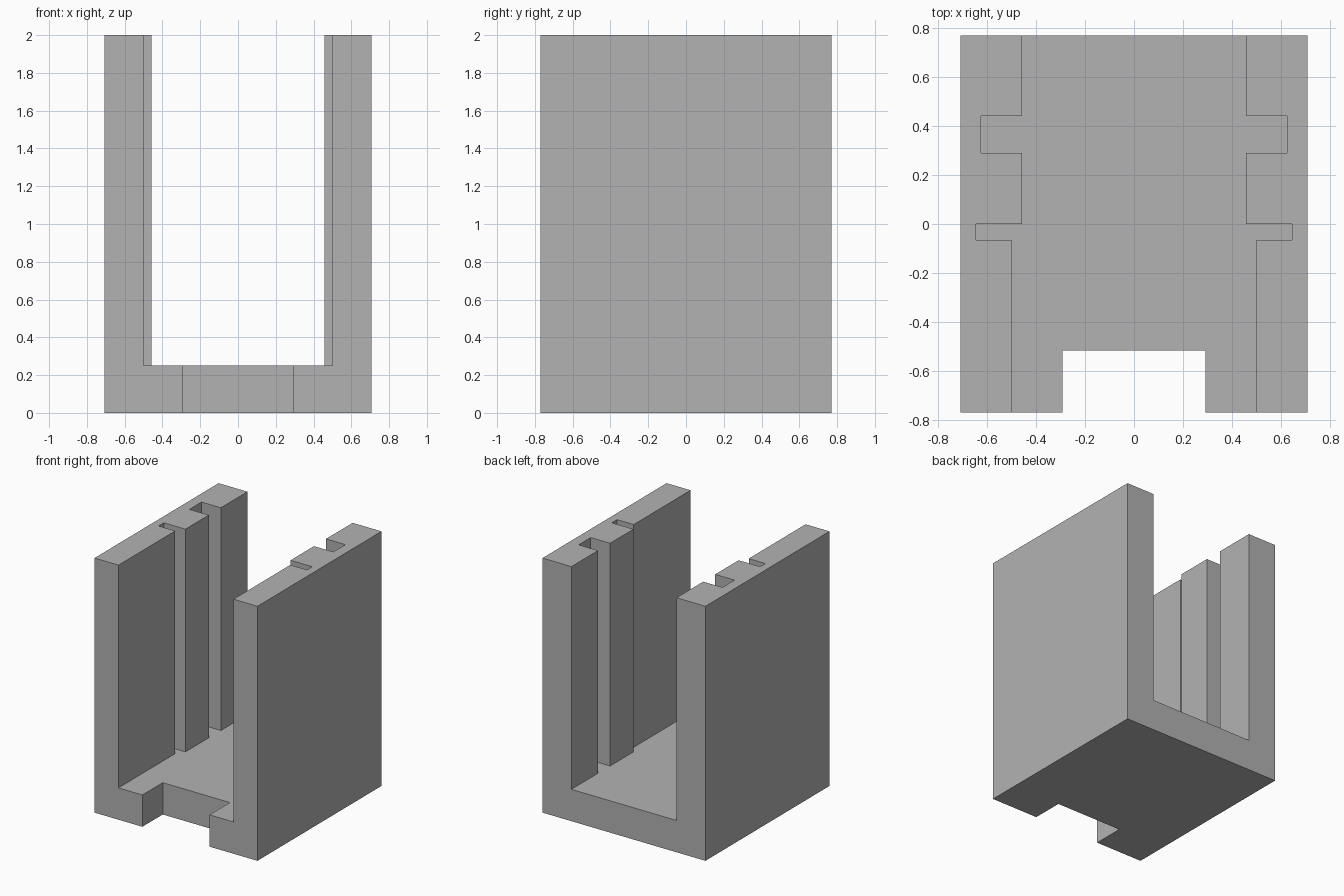
import bpy
import bmesh

if "Cube" in bpy.data.objects:
    bpy.data.objects.remove(bpy.data.objects["Cube"], do_unlink=True)

HALF_X, HALF_Y, HEIGHT, FLOOR = 0.708, 0.77, 2.0, 0.25
OVER = 0.1  # how far cutters reach past the block

grey = bpy.data.materials.new("plain grey")
grey.use_nodes = True
colour = (0.448, 0.448, 0.448, 1)
grey.diffuse_color = colour
grey.node_tree.nodes["Principled BSDF"].inputs["Base Color"].default_value = colour


def prism(name, half_outline, z0, z1):
    """Mirror a +x outline (front to back) and extrude it from z0 to z1."""
    outline = half_outline + [(-x, y) for x, y in reversed(half_outline)]
    bm = bmesh.new()
    base = bm.faces.new([bm.verts.new((x, y, z0)) for x, y in outline])
    top = bmesh.ops.extrude_face_region(bm, geom=[base], use_keep_orig=True)
    moved = [v for v in top["geom"] if isinstance(v, bmesh.types.BMVert)]
    bmesh.ops.translate(bm, verts=moved, vec=(0, 0, z1 - z0))
    bmesh.ops.recalc_face_normals(bm, faces=bm.faces)
    mesh = bpy.data.meshes.new(name)
    bm.to_mesh(mesh)
    bm.free()
    mesh.materials.append(grey)
    obj = bpy.data.objects.new(name, mesh)
    bpy.context.collection.objects.link(obj)
    return obj


def cut(body, cutter):
    """Subtract a cutter from the body, then discard the cutter."""
    cutter.hide_render = True
    mod = body.modifiers.new(cutter.name, "BOOLEAN")
    mod.operation = "DIFFERENCE"
    mod.solver = "EXACT"
    mod.object = cutter
    bpy.context.view_layer.objects.active = body
    bpy.ops.object.modifier_apply(modifier=mod.name)
    bpy.data.objects.remove(cutter, do_unlink=True)


# Solid block
body = prism("slotted_channel", [(HALF_X, -HALF_Y), (HALF_X, HALF_Y)], 0, HEIGHT)

# Open channel with a narrow and a wide slot in each wall
front, back = 0.5, 0.457
channel = [(front, -HALF_Y - OVER), (front, -0.065),
           (0.645, -0.065), (0.645, 0), (back, 0),
           (back, 0.29), (0.625, 0.29), (0.625, 0.44), (back, 0.44),
           (back, HALF_Y + OVER)]
cut(body, prism("channel_cutter", channel, FLOOR, HEIGHT + OVER))

# Rectangular notch through the front of the floor
notch = [(0.292, -HALF_Y - OVER), (0.292, -0.517)]
cut(body, prism("notch_cutter", notch, -OVER, FLOOR + OVER))
